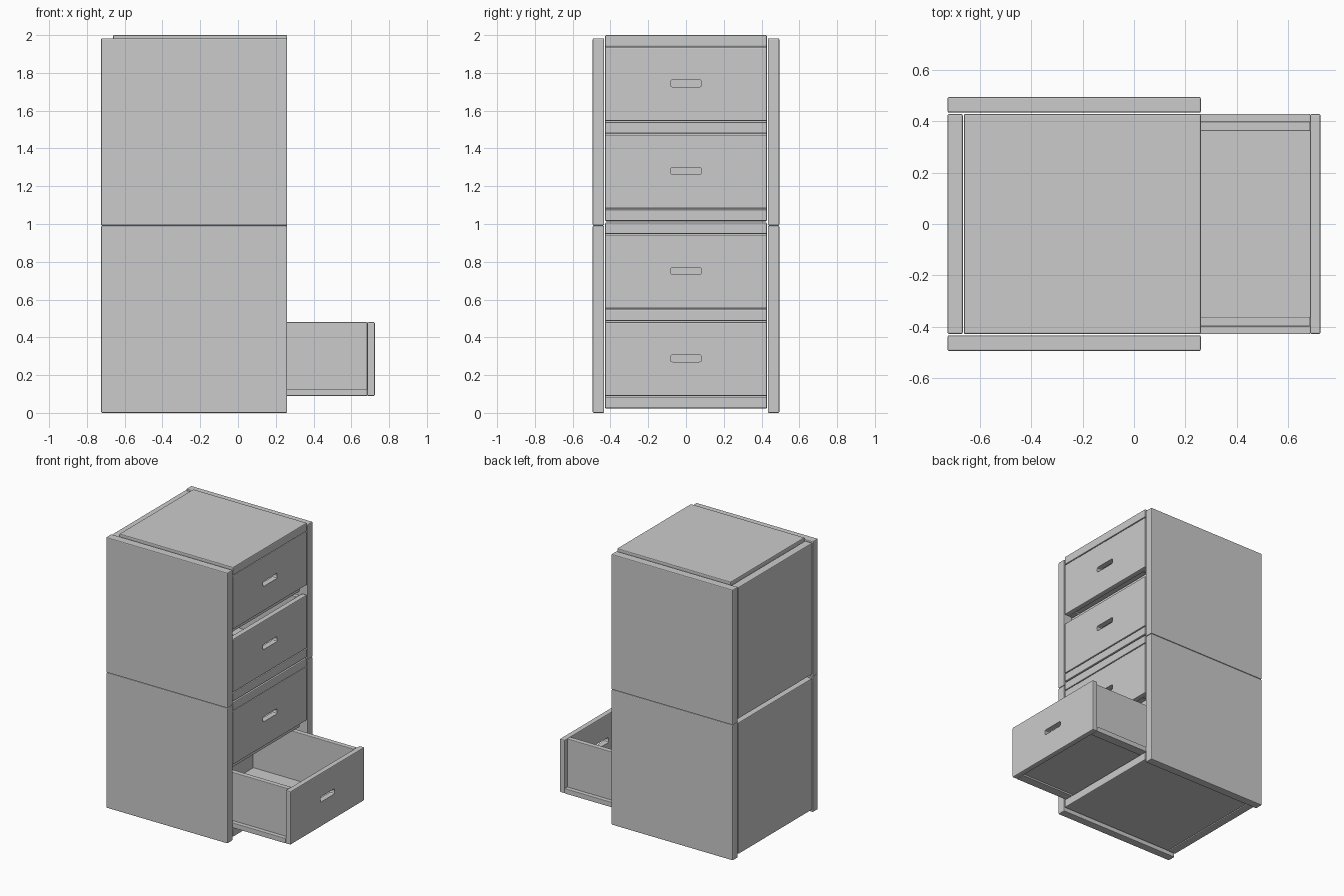
import bpy, bmesh
from mathutils import Vector

if "Cube" in bpy.data.objects:
    bpy.data.objects.remove(bpy.data.objects["Cube"])


def box(name, x, y, z, bevel=0.006, edges=None):
    """Board spanning the given (min, max) ranges, with softly rounded edges."""
    bm = bmesh.new()
    bmesh.ops.create_cube(bm, size=1)
    for v in bm.verts:
        v.co = Vector([(r[0] + r[1]) / 2 + c * (r[1] - r[0])
                       for r, c in zip((x, y, z), v.co)])
    chosen = [e for e in bm.edges if edges is None or
              abs((e.verts[0].co - e.verts[1].co).normalized()[edges]) > 0.9]
    if bevel:
        bmesh.ops.bevel(bm, geom=chosen, offset=bevel, segments=2,
                        profile=0.5, affect='EDGES')
    me = bpy.data.meshes.new(name)
    bm.to_mesh(me)
    bm.free()
    ob = bpy.data.objects.new(name, me)
    bpy.context.collection.objects.link(ob)
    return ob


def cut(ob, cutter):
    mod = ob.modifiers.new("slot", 'BOOLEAN')
    mod.object = cutter
    mod.operation = 'DIFFERENCE'
    mod.solver = 'EXACT'
    bpy.context.view_layer.objects.active = ob
    bpy.ops.object.modifier_apply(modifier=mod.name)
    bpy.data.objects.remove(cutter)


def span(s, a, b):
    """Range a..b mirrored to side s."""
    return (a, b) if s > 0 else (-b, -a)


def drawer(tag, z, slide=0.0):
    n = "drawer_" + tag
    front, back = 0.26 + slide, -0.63 + slide
    inner = front - 0.04
    # front board with a pull slot through it
    face = box(n + "_front", (inner, front), (-0.428, 0.428), (z, z + 0.39))
    slot = box("slot_cutter", (inner - 0.02, front + 0.02), (-0.083, 0.083),
               (z + 0.18, z + 0.218), 0.012, edges=0)
    slot.hide_render = True
    cut(face, slot)
    # side walls standing on bottom runners
    for s, side in ((1, "left"), (-1, "right")):
        box(f"{n}_wall_{side}", (back, inner), span(s, 0.361, 0.398),
            (z + 0.03, z + 0.39), 0.004)
        box(f"{n}_runner_{side}", (back, inner), span(s, 0.361, 0.428),
            (z, z + 0.037), 0.003)
    # back wall and floor
    box(n + "_back", (back, back + 0.037), (-0.361, 0.361), (z + 0.03, z + 0.39), 0.004)
    box(n + "_floor", (back, inner), (-0.365, 0.365), (z + 0.012, z + 0.037), 0)


def cabinet(tag, z, open_slide):
    # side panels
    for s, side in ((1, "left"), (-1, "right")):
        box(f"{tag}_side_{side}", (-0.725, 0.26), span(s, 0.433, 0.494), (z, z + 0.991))
    # back, bottom, recessed middle shelf and top boards
    box(tag + "_back", (-0.725, -0.666), (-0.428, 0.428), (z + 0.022, z + 0.985))
    box(tag + "_bottom", (-0.662, 0.26), (-0.428, 0.428), (z + 0.024, z + 0.085))
    box(tag + "_shelf", (-0.662, 0.2), (-0.428, 0.428), (z + 0.487, z + 0.548))
    box(tag + "_top", (-0.662, 0.26), (-0.428, 0.428), (z + 0.947, z + 1.008))
    # two drawers
    drawer(tag + "_low", z + 0.09, open_slide)
    drawer(tag + "_high", z + 0.553)


cabinet("lower", 0.0, 0.465)
cabinet("upper", 0.992, 0.0)
